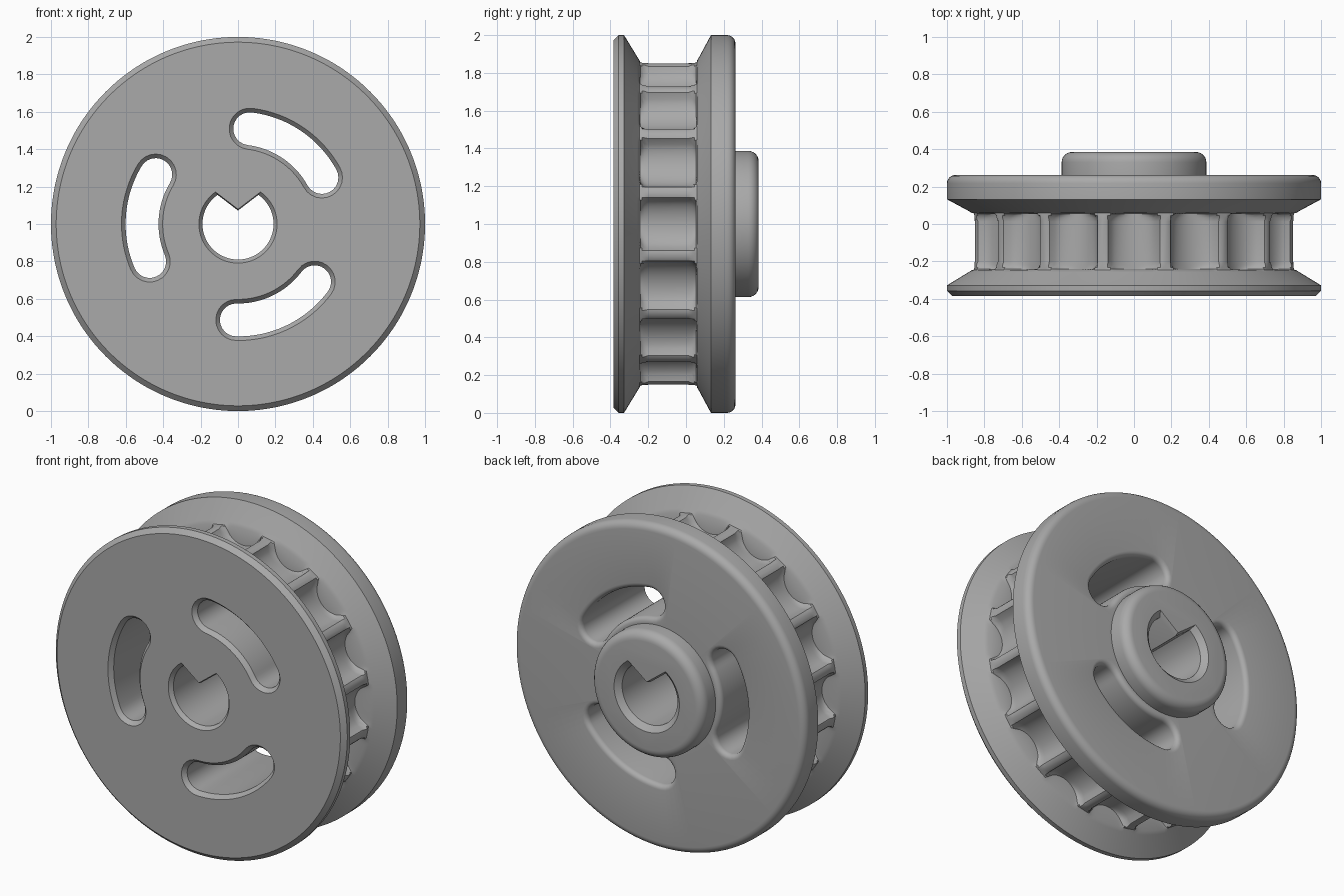
import bpy
import bmesh
from math import sin, cos, pi, radians, sqrt

if "Cube" in bpy.data.objects:
    bpy.data.objects.remove(bpy.data.objects["Cube"])

grey = bpy.data.materials.new("plain_grey")
grey.use_nodes = True
grey.diffuse_color = (0.4, 0.4, 0.4, 1)
grey.node_tree.nodes["Principled BSDF"].inputs["Base Color"].default_value = (0.4, 0.4, 0.4, 1)

AXIS_Z = 1.0
POCKETS = 16
STEPS = 24                     # segments per pocket
SEGS = POCKETS * STEPS


def loft(name, sections):
    """Closed solid through (y, outline) sections; outlines are (x, z) about the axle."""
    bm = bmesh.new()
    rings = [[bm.verts.new((x, y, AXIS_Z + z)) for x, z in outline] for y, outline in sections]
    for a, b in zip(rings, rings[1:]):
        for i in range(len(a)):
            j = (i + 1) % len(a)
            bm.faces.new((a[i], a[j], b[j], b[i]))
    bm.faces.new(rings[0])
    bm.faces.new(rings[-1])
    bmesh.ops.recalc_face_normals(bm, faces=bm.faces)
    mesh = bpy.data.meshes.new(name)
    bm.to_mesh(mesh)
    bm.free()
    mesh.materials.append(grey)
    obj = bpy.data.objects.new(name, mesh)
    bpy.context.collection.objects.link(obj)
    return obj


def circle(r):
    return [(r * sin(2 * pi * i / SEGS), r * cos(2 * pi * i / SEGS)) for i in range(SEGS)]


def rounded(r, y, f, n=6):
    """Rings of a rounded edge ending at radius r, depth y."""
    return [(y - f + f * sin(a), circle(r - f + f * cos(a)))
            for a in (pi / 2 * k / n for k in range(n + 1))]


# Pocketed groove between the flanges
RIDGE, DEPTH, HALF, CORNER = 0.865, 0.10, 0.142, 0.045
Y0, Y1 = -0.245, 0.058


def pocket_ring(t):
    pinch = CORNER - sqrt(max(0, CORNER ** 2 - max(0, CORNER - t) ** 2))
    w = (HALF - pinch) / (RIDGE * pi / POCKETS)
    pts = []
    for i in range(SEGS):
        k = i % STEPS
        s = min(k, STEPS - k) / (STEPS / 2)
        r = RIDGE - DEPTH * sqrt(max(0, 1 - (s / w) ** 2))
        a = 2 * pi * i / SEGS
        pts.append((r * sin(a), r * cos(a)))
    return pts


insets = [0.005, 0.012, 0.025, CORNER]
groove = [(Y0 + t, pocket_ring(t)) for t in insets]
groove += [(Y1 - t, pocket_ring(t)) for t in reversed(insets)]

# Wheel body: front flange, groove, back flange, hub
flange_front = [(-0.385, 0.972), (-0.357, 1.0), (-0.328, 1.0), (-0.258, 0.885), (Y0, RIDGE)]
flange_back = [(Y1, RIDGE), (0.07, 0.885), (0.132, 1.0)]
sections = [(y, circle(r)) for y, r in flange_front] + groove
sections += [(y, circle(r)) for y, r in flange_back]
sections += rounded(1.0, 0.262, 0.045)
sections += [(0.262, circle(0.387))]
sections += rounded(0.387, 0.385, 0.055)
wheel = loft("pulley_wheel", sections)


# Curved slots with a front chamfer and a rounded back lip
def slot(start, end, w, mid=0.513, n=24, cap=12):
    a0, a1 = radians(start), radians(end)
    pts = []
    for k in range(n + 1):
        a = a0 + (a1 - a0) * k / n
        pts.append(((mid + w) * cos(a), (mid + w) * sin(a)))
    for k in range(1, cap):
        a = a1 + pi * k / cap
        pts.append((mid * cos(a1) + w * cos(a), mid * sin(a1) + w * sin(a)))
    for k in range(n + 1):
        a = a1 + (a0 - a1) * k / n
        pts.append(((mid - w) * cos(a), (mid - w) * sin(a)))
    for k in range(1, cap):
        a = a0 + pi + pi * k / cap
        pts.append((mid * cos(a0) + w * cos(a), mid * sin(a0) + w * sin(a)))
    return pts


LIP = 0.03
slot_widths = [(-0.405, 0.11), (-0.385, 0.11), (-0.36, 0.088), (0.262 - LIP, 0.088)]
slot_widths += [(0.262 - LIP + LIP * sin(a), 0.088 + LIP * (1 - cos(a)))
                for a in (pi / 2 * k / 5 for k in range(1, 6))]
slot_widths.append((0.42, 0.088 + LIP))
cutters = []
for turn in range(3):
    start = 29 + 120 * turn
    cutters.append(loft("slot_cutter", [(y, slot(start, start + 54, w)) for y, w in slot_widths]))


# Axle bore with a wedge-shaped key at the top
def bore(scale, n=72):
    pts = [(0, 0.072 * scale)]
    for k in range(n + 1):
        a = radians(55 - 290 * k / n)
        pts.append((0.19 * scale * cos(a), 0.19 * scale * sin(a)))
    return pts


bore_scales = [(-0.405, 1.1), (-0.385, 1.1), (-0.362, 1.0), (0.355, 1.0), (0.385, 1.18), (0.42, 1.18)]
cutters.append(loft("bore_cutter", [(y, bore(s)) for y, s in bore_scales]))

bpy.context.view_layer.objects.active = wheel
wheel.select_set(True)
for cutter in cutters:
    cutter.hide_render = True
    mod = wheel.modifiers.new("cut", "BOOLEAN")
    mod.operation = "DIFFERENCE"
    mod.solver = "EXACT"
    mod.object = cutter
    bpy.ops.object.modifier_apply(modifier=mod.name)
for cutter in cutters:
    bpy.data.objects.remove(cutter)

bpy.ops.object.select_all(action="DESELECT")
wheel.select_set(True)
bpy.ops.object.shade_smooth_by_angle(angle=radians(32))
